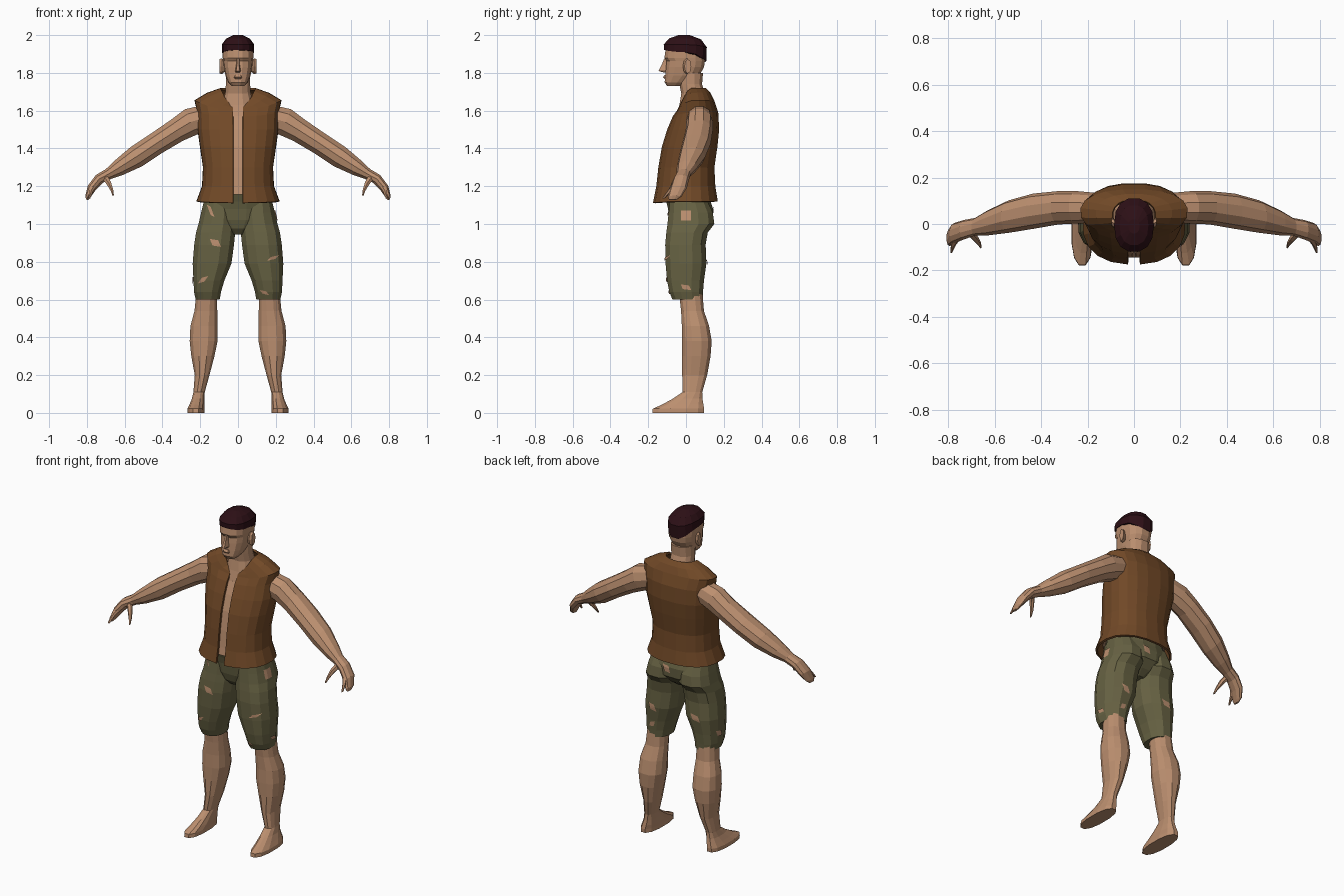
import bpy, bmesh, math
from mathutils import Vector
from mathutils.bvhtree import BVHTree

if "Cube" in bpy.data.objects:
    bpy.data.objects.remove(bpy.data.objects["Cube"])


def material(name, col):
    m = bpy.data.materials.new(name)
    m.diffuse_color = (*col, 1)
    m.use_nodes = True
    m.node_tree.nodes["Principled BSDF"].inputs["Base Color"].default_value = m.diffuse_color
    return m


SKIN = material("skin", (0.50, 0.275, 0.16))
LEATHER = material("brown_leather", (0.165, 0.066, 0.02))
CLOTH = material("olive_cloth", (0.135, 0.122, 0.056))
HAIR = material("dark_hair", (0.026, 0.005, 0.008))


def make(name, bm, mat):
    bmesh.ops.recalc_face_normals(bm, faces=bm.faces[:])
    me = bpy.data.meshes.new(name)
    bm.to_mesh(me)
    bm.free()
    me.materials.append(mat)
    ob = bpy.data.objects.new(name, me)
    bpy.context.collection.objects.link(ob)
    return ob


def loft(name, rings, mat, closed=True, caps=True):
    """Skin a list of equal-length point rings."""
    bm = bmesh.new()
    rows = [[bm.verts.new(p) for p in r] for r in rings]
    n = len(rows[0])
    for a, b in zip(rows, rows[1:]):
        for i in range(n if closed else n - 1):
            j = (i + 1) % n
            bm.faces.new((a[i], a[j], b[j], b[i]))
    if closed and caps:
        bm.faces.new(rows[0])
        bm.faces.new(rows[-1])
    return make(name, bm, mat)


def spow(v, p):
    return math.copysign(abs(v) ** p, v)


def slice_ring(z, yf, yb, rx, cx=0, n=12, p=0.85, df=0, db=0, gap=0):
    """Horizontal slice; df/db lower the front/back, gap leaves it open in front."""
    pts, cy, ry = [], (yf + yb) / 2, (yb - yf) / 2
    for i in range(n):
        if gap:
            a0 = math.asin(min(1, (gap / rx) ** (1 / p)))
            a = a0 + (2 * math.pi - 2 * a0) * i / (n - 1)
        else:
            a = 2 * math.pi * (i + 0.5) / n
        c = math.cos(a)
        k = 1 if gap else 1 / math.cos(math.pi / n) ** p
        dz = df * max(0, c) ** 2 + db * max(0, -c) ** 2
        pts.append((cx + rx * spow(math.sin(a), p), cy - ry * spow(c, p) * k, z - dz))
    return pts


def limb(name, pts, mat, s, n=10):
    """Tube along (x, y, z, vertical radius, y radius) points, s = side."""
    rings = []
    for i, (x, y, z, rv, ry) in enumerate(pts):
        a, b = pts[max(0, i - 1)], pts[min(len(pts) - 1, i + 1)]
        d = Vector((b[0] - a[0], 0, b[2] - a[2])).normalized()
        up = Vector((-d.z, 0, d.x))
        ring = []
        for k in range(n):
            t = 2 * math.pi * (k + 0.5) / n
            q = Vector((x, y, z)) + up * rv * math.cos(t) + Vector((0, ry * math.sin(t), 0))
            ring.append((q.x * s, q.y, q.z))
        rings.append(ring)
    return loft(name, rings, mat)


# Vest: open-fronted shell; columns z, front y, back y, half width, front dip
VEST = [(1.12, -.175, .17, .222, .008), (1.20, -.158, .157, .192, 0), (1.30, -.147, .152, .187, 0),
        (1.41, -.128, .168, .203, 0), (1.50, -.10, .177, .216, 0), (1.59, -.07, .172, .217, .02),
        (1.655, -.045, .15, .232, .05), (1.695, -.04, .13, .165, .08), (1.72, -.03, .105, .093, .10)]
vest = loft("vest", [slice_ring(z, f, b, w, n=20, df=d, gap=.026) for z, f, b, w, d in VEST],
            LEATHER, closed=False)
sol = vest.modifiers.new("thickness", 'SOLIDIFY')
sol.thickness = 0.012
sol.offset = -1
bpy.context.view_layer.update()
# make sure the vest thickens inward
me = vest.data
if sum(p.normal.dot(p.center - Vector((0, 0.02, 1.4))) for p in me.polygons) < 0:
    me.flip_normals()

# Torso under the vest, and neck
loft("torso", [slice_ring(z if z > 1.15 else 1.155, f + .02, b - .02, w - .022, n=16, df=d)
               for z, f, b, w, d in [(1.15, -.165, .16, .20, 0)] + VEST[1:6] + [(1.64, -.045, .15, .18, .05)]], SKIN)
loft("neck", [slice_ring(z, f, b, w) for z, f, b, w in
              [(1.57, -.05, .13, .10), (1.63, -.035, .125, .09), (1.69, -.025, .10, .07),
               (1.74, -.035, .085, .066), (1.80, -.04, .09, .066)]], SKIN)

# Head
loft("head", [slice_ring(z, f, b, w, n=14, p=.8) for z, f, b, w in
              [(1.73, -.10, -.02, .034), (1.75, -.113, .02, .052), (1.785, -.110, .07, .066),
               (1.83, -.106, .095, .076), (1.862, -.102, .10, .079), (1.88, -.114, .10, .081),
               (1.925, -.108, .10, .081), (1.95, -.10, .09, .07)]], SKIN)
loft("nose", [[(-w, -.09, z), (-w * .5, y, z), (w * .5, y, z), (w, -.09, z)] for z, y, w in
              [(1.802, -.118, .016), (1.81, -.145, .018), (1.845, -.128, .011), (1.877, -.115, .010)]], SKIN)
loft("lips", [[(-w, -.09, z), (-w * .6, y, z), (w * .6, y, z), (w, -.09, z)] for z, y, w in
              [(1.768, -.112, .026), (1.777, -.121, .028), (1.79, -.113, .022)]], SKIN)
loft("hair", [slice_ring(z, f, b, w, n=14, df=d, db=e) for z, f, b, w, d, e in
              [(1.91, -.116, .107, .086, -.012, .055), (1.95, -.118, .11, .086, 0, .015),
               (1.982, -.09, .08, .062, 0, .005), (2.0, -.04, .02, .024, 0, 0)]], HAIR)

for s, side in ((1, "left"), (-1, "right")):
    # Ear: small flared slab
    loft(side + "_ear", [[(s * x, y0 + r * math.cos(t), 1.835 + h * math.sin(t))
                          for t in [math.pi * k / 4 for k in range(8)]]
                         for x, y0, r, h in [(.07, .0, .014, .03), (.086, .003, .02, .042), (.098, .01, .018, .038)]], SKIN)
    # Arm with mitten-like hand, thumb and finger
    limb(side + "_arm", [(.17, .07, 1.565, .07, .065), (.25, .072, 1.54, .078, .07), (.325, .07, 1.495, .067, .072),
                         (.435, .055, 1.425, .062, .076), (.54, .032, 1.355, .062, .070), (.63, .005, 1.298, .046, .054),
                         (.685, -.012, 1.265, .031, .038), (.735, -.025, 1.238, .029, .042),
                         (.775, -.04, 1.19, .025, .044), (.795, -.06, 1.145, .015, .036), (.798, -.07, 1.128, .007, .02)], SKIN, s)
    limb(side + "_thumb", [(.71, -.03, 1.252, .02, .022), (.685, -.06, 1.218, .015, .016),
                           (.668, -.082, 1.18, .009, .011), (.66, -.10, 1.15, .004, .005)], SKIN, s, 6)
    limb(side + "_finger", [(.755, -.05, 1.215, .016, .018), (.778, -.085, 1.175, .012, .014),
                            (.787, -.12, 1.135, .005, .006)], SKIN, s, 6)
    # Lower leg and foot
    loft(side + "_leg", [slice_ring(z, f, b, w, cx=s * c) for z, f, b, w, c in
                         [(0, -.178, .095, .047, .223), (.022, -.176, .096, .046, .223), (.045, -.125, .092, .041, .217),
                          (.075, -.07, .087, .034, .211), (.11, -.018, .086, .031, .206), (.20, -.02, .112, .040, .19),
                          (.30, -.02, .13, .063, .186), (.38, -.022, .136, .076, .182), (.46, -.022, .122, .074, .18),
                          (.54, -.026, .095, .062, .17), (.66, -.04, .085, .055, .165)]], SKIN)

# Shorts: two legs and a hip section
shorts = [loft("shorts_hips", [slice_ring(z, f, b, w, n=16) for z, f, b, w in
                               [(.945, -.05, .06, .05), (.975, -.075, .10, .11), (1.02, -.088, .14, .165),
                                (1.08, -.095, .143, .182), (1.12, -.105, .13, .184), (1.175, -.125, .125, .165)]], CLOTH)]
for s, side in ((1, "left"), (-1, "right")):
    shorts.append(loft(side + "_shorts_leg", [slice_ring(z, f, b, (o - i) / 2, cx=s * (o + i) / 2) for z, f, b, i, o in
                       [(.60, -.072, .088, .095, .226), (.64, -.088, .09, .088, .235), (.70, -.10, .095, .07, .238),
                        (.79, -.108, .108, .032, .243), (.89, -.11, .104, .018, .235), (.955, -.104, .115, .012, .225),
                        (1.0, -.098, .15, .008, .212), (1.06, -.092, .142, .008, .198), (1.13, -.085, .11, .03, .18)]], CLOTH))

# Torn holes: thin skin plates laid on the cloth
verts, polys = [], []
for ob in shorts:
    k = len(verts)
    verts += [v.co.copy() for v in ob.data.vertices]
    polys += [[k + i for i in p.vertices] for p in ob.data.polygons]
tree = BVHTree.FromPolygons(verts, polys)


def hole(view, u, z, w, h, skew):
    """Lay a skewed patch at (u, z) seen from one side."""
    d = Vector({'front': (0, 1, 0), 'back': (0, -1, 0), 'left': (-1, 0, 0), 'right': (1, 0, 0)}[view])
    bm, grid = bmesh.new(), []
    for j in range(4):
        for i in range(4):
            a, b = i / 3 - .5, j / 3 - .5
            cu, cz = u + a * w + b * skew, z + b * h + a * skew * .5
            o = Vector((cu, 0, cz)) if d.y else Vector((0, cu, cz))
            hit = tree.ray_cast(o - d, d)[0]
            grid.append(bm.verts.new(hit - d * .005) if hit else None)
    for j in range(3):
        for i in range(3):
            q = [grid[j * 4 + i], grid[j * 4 + i + 1], grid[j * 4 + i + 5], grid[j * 4 + i + 4]]
            if all(q):
                bm.faces.new(q)
    make("shorts_hole", bm, SKIN)


for args in [('front', -.145, 1.07, .02, .055, -.02), ('front', -.12, .90, .045, .035, -.015),
             ('front', -.185, .705, .035, .03, .02), ('front', .185, .82, .045, .02, .02),
             ('front', .14, .637, .035, .02, -.015), ('left', 0, 1.045, .055, .055, 0),
             ('left', 0, .665, .045, .025, -.012), ('back', .03, 1.07, .04, .04, .01),
             ('back', -.14, .80, .05, .035, .015), ('back', .15, .79, .04, .04, .015),
             ('back', .16, .68, .03, .03, -.01), ('right', .02, .70, .04, .035, .012)]:
    hole(*args)
